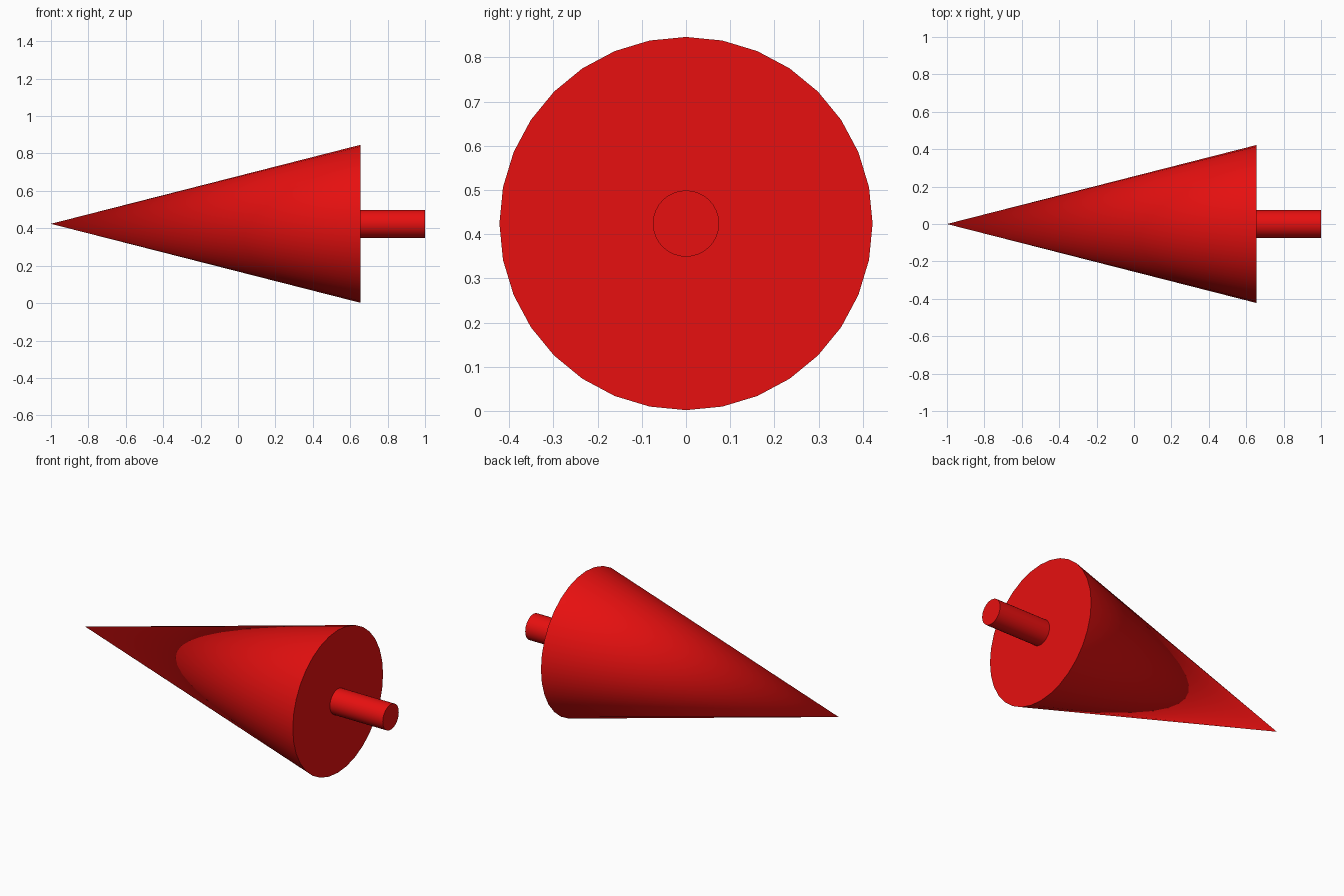
import bpy
import math

if "Cube" in bpy.data.objects:
    bpy.data.objects.remove(bpy.data.objects["Cube"])

AXIS_Z = 0.424

red = bpy.data.materials.new("red")
red.diffuse_color = (0.8, 0.005, 0.005, 1.0)
red.use_nodes = True
red.node_tree.nodes["Principled BSDF"].inputs["Base Color"].default_value = red.diffuse_color


def lathe_part(name, r_left, r_right, x0, x1):
    """Round part along x, from radius r_left at x0 to r_right at x1."""
    bpy.ops.mesh.primitive_cone_add(
        vertices=32, radius1=r_left, radius2=r_right, depth=x1 - x0,
        location=((x0 + x1) / 2, 0, AXIS_Z), rotation=(0, math.pi / 2, 0))
    obj = bpy.context.object
    obj.name = name
    obj.data.materials.append(red)
    bpy.ops.object.transform_apply(location=False, rotation=True, scale=True)
    bpy.ops.object.shade_smooth_by_angle(angle=math.radians(30))
    return obj


# Long pointed head, tip towards -x
lathe_part("cone_head", 0.0, 0.422, -1.0, 0.654)

# Short round shaft out of the cone base
lathe_part("shaft", 0.075, 0.075, 0.654, 1.0)
